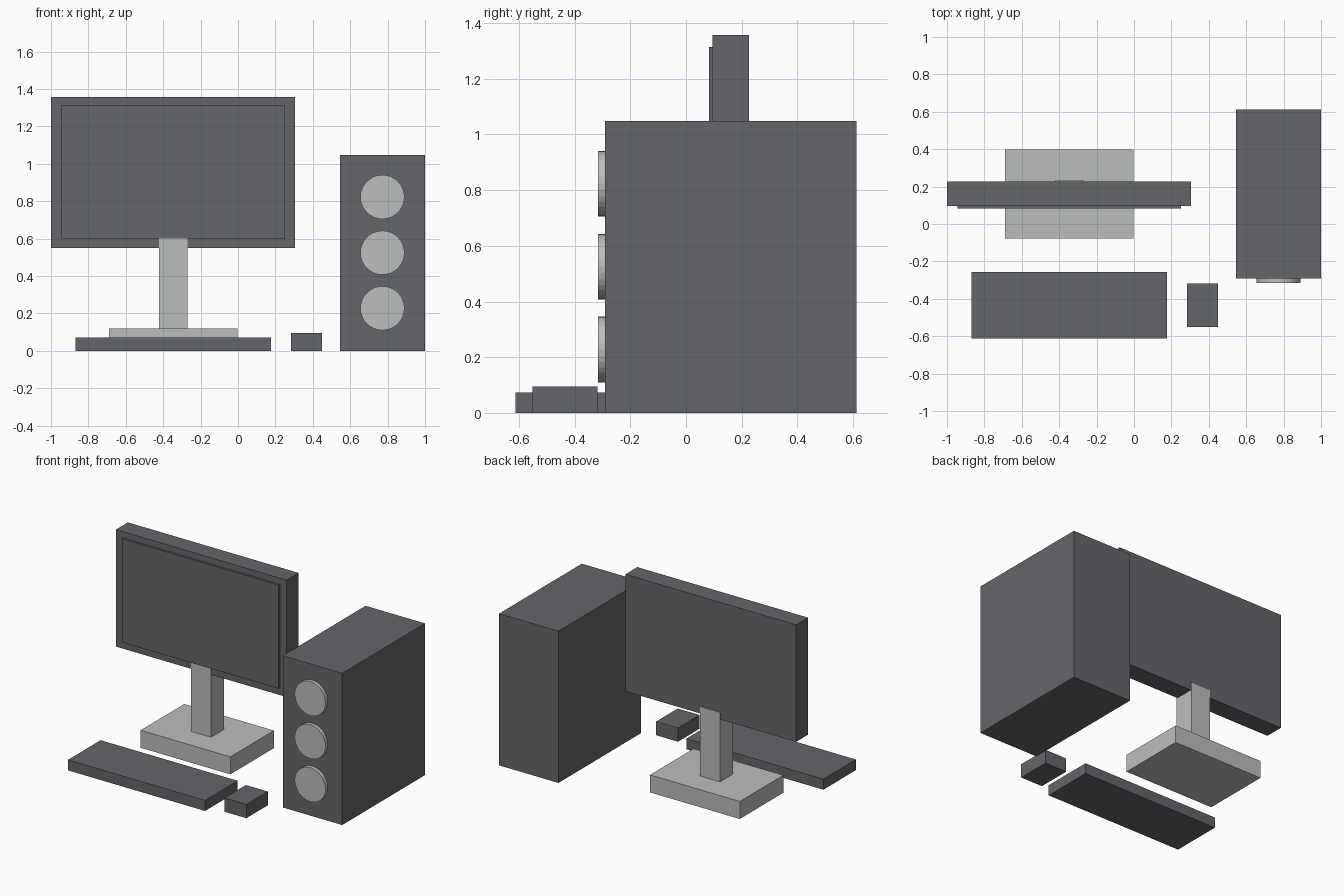
import bpy
import math
from mathutils import Vector

cube = bpy.data.objects.get("Cube")
if cube:
    bpy.data.objects.remove(cube, do_unlink=True)


def make_material(name, rgb):
    mat = bpy.data.materials.new(name)
    mat.use_nodes = True
    color = (*rgb, 1.0)
    mat.diffuse_color = color
    mat.node_tree.nodes["Principled BSDF"].inputs["Base Color"].default_value = color
    return mat


charcoal = make_material("charcoal", (0.125, 0.132, 0.143))
silver = make_material("silver", (0.50, 0.52, 0.515))


def box(name, low, high, mat):
    """Box spanning two opposite corners."""
    low, high = Vector(low), Vector(high)
    bpy.ops.mesh.primitive_cube_add(size=1, location=(low + high) / 2)
    obj = bpy.context.object
    obj.name = name
    obj.scale = high - low
    bpy.ops.object.transform_apply(location=False, rotation=False, scale=True)
    obj.data.materials.append(mat)
    return obj


# Monitor: casing and raised screen
box("monitor_casing", (-1, 0.096, 0.55), (0.305, 0.226, 1.358), charcoal)
box("monitor_screen", (-0.945, 0.082, 0.6), (0.252, 0.1, 1.315), charcoal)

# Stand: post and foot
box("stand_post", (-0.422, 0.09, 0.1), (-0.27, 0.232, 0.6), silver)
box("stand_foot", (-0.69, -0.077, 0), (-0.004, 0.398, 0.121), silver)

# Keyboard and mouse
box("keyboard", (-0.87, -0.612, 0), (0.177, -0.257, 0.073), charcoal)
box("mouse", (0.283, -0.552, 0), (0.45, -0.318, 0.095), charcoal)

# Computer tower with a column of round fans
box("tower", (0.546, -0.291, 0), (1, 0.612, 1.048), charcoal)
for label, z in (("top", 0.823), ("middle", 0.525), ("bottom", 0.228)):
    bpy.ops.mesh.primitive_cylinder_add(
        vertices=32, radius=0.118, depth=0.05,
        location=(0.772, -0.291, z), rotation=(math.pi / 2, 0, 0))
    fan = bpy.context.object
    fan.name = f"tower_fan_{label}"
    fan.data.materials.append(silver)
